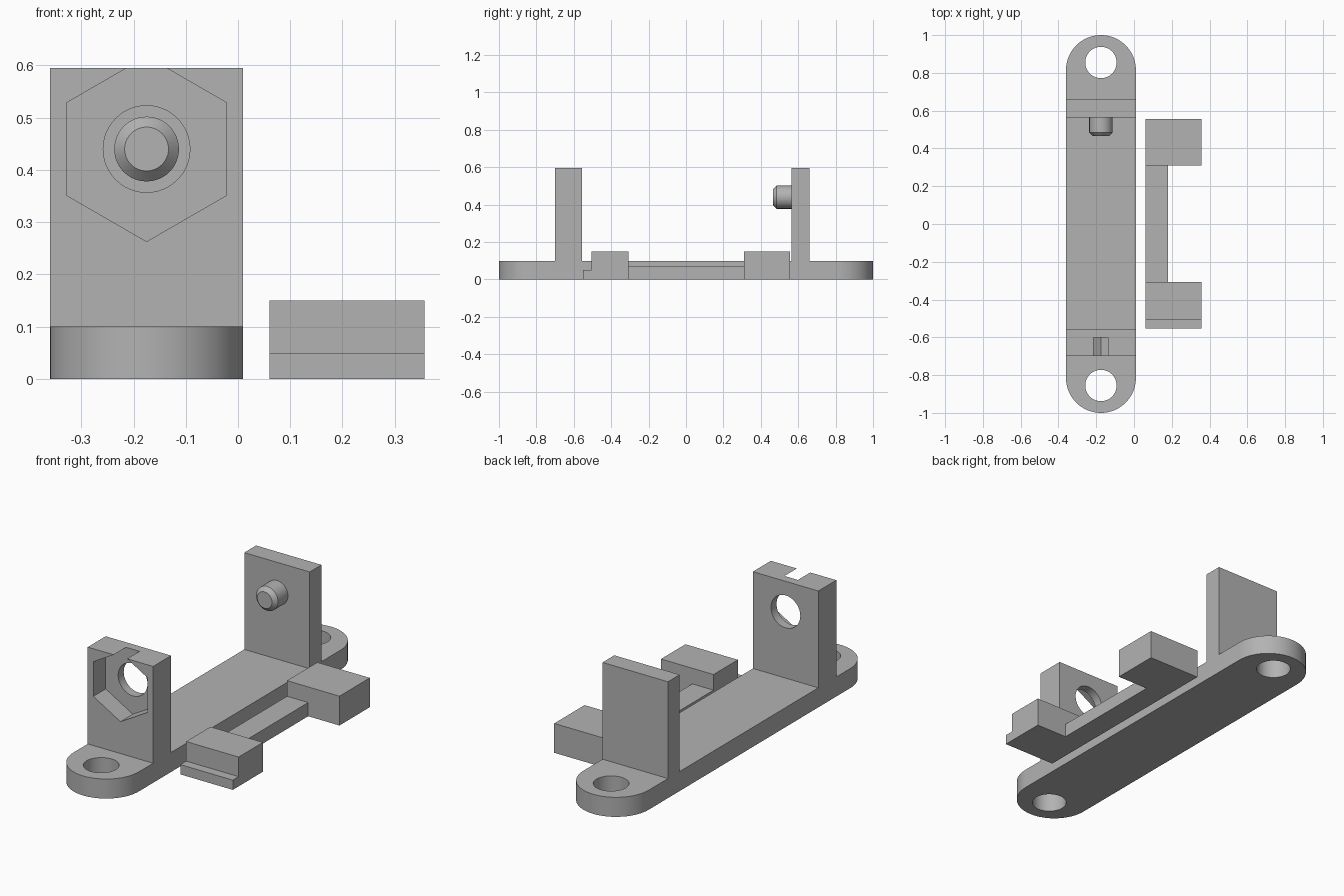
import bpy, bmesh, math
from mathutils import Matrix

if "Cube" in bpy.data.objects:
    bpy.data.objects.remove(bpy.data.objects["Cube"])

grey = bpy.data.materials.new("plain grey")
grey.diffuse_color = (0.45, 0.45, 0.45, 1)
grey.use_nodes = True
grey.node_tree.nodes["Principled BSDF"].inputs["Base Color"].default_value = grey.diffuse_color

CX, R, T = -0.175, 0.185, 0.10      # base centre line, half width, thickness
HOLE_Y, HOLE_R = 0.855, 0.083       # screw holes
AXIS_Z, WALL_TOP = 0.44, 0.595      # pivot height, upright height
ALONG_Y = Matrix.Rotation(math.radians(-90), 4, 'X')   # profile (u, v) -> x, -z


def prism(name, pts, depth, matrix):
    """Extrude a closed 2D outline by depth along local z."""
    bm = bmesh.new()
    face = bm.faces.new([bm.verts.new((u, v, 0)) for u, v in pts])
    ext = bmesh.ops.extrude_face_region(bm, geom=[face])["geom"]
    verts = [g for g in ext if isinstance(g, bmesh.types.BMVert)]
    bmesh.ops.translate(bm, vec=(0, 0, depth), verts=verts)
    bmesh.ops.transform(bm, matrix=matrix, verts=bm.verts)
    bmesh.ops.recalc_face_normals(bm, faces=bm.faces)
    me = bpy.data.meshes.new(name)
    bm.to_mesh(me)
    bm.free()
    me.materials.append(grey)
    ob = bpy.data.objects.new(name, me)
    bpy.context.collection.objects.link(ob)
    return ob


def box(name, x0, x1, y0, y1, z0, z1):
    return prism(name, [(x0, y0), (x1, y0), (x1, y1), (x0, y1)], z1 - z0,
                 Matrix.Translation((0, 0, z0)))


def ngon(r, n, a0=0.0):
    return [(r * math.cos(a0 + math.tau * i / n), r * math.sin(a0 + math.tau * i / n))
            for i in range(n)]


def boolean(target, other, op):
    """Apply a boolean and remove the helper object."""
    bpy.context.view_layer.objects.active = target
    mod = target.modifiers.new(op, 'BOOLEAN')
    mod.operation, mod.solver, mod.object = op, 'EXACT', other
    bpy.ops.object.modifier_apply(modifier=mod.name)
    bpy.data.objects.remove(other)


def smooth(ob):
    bpy.ops.object.select_all(action='DESELECT')
    bpy.context.view_layer.objects.active = ob
    ob.select_set(True)
    bpy.ops.object.shade_smooth_by_angle(angle=math.radians(25))


# Base strip with rounded ends
outline = []
for sy, a0 in ((1, 0), (-1, math.pi)):
    for i in range(33):
        a = a0 + math.pi * i / 32
        outline.append((CX + R * math.cos(a), sy * (1 - R) + R * math.sin(a)))
bracket = prism("bracket", outline, T, Matrix())

# Uprights
boolean(bracket, box("nut_wall", CX - R, CX + R, -0.70, -0.555, 0.05, WALL_TOP), 'UNION')
boolean(bracket, box("peg_wall", CX - R, CX + R, 0.565, 0.66, 0.05, WALL_TOP), 'UNION')

# Screw holes
for sy in (-1, 1):
    boolean(bracket, prism("screw_hole", ngon(HOLE_R, 48), 0.4,
            Matrix.Translation((CX, sy * HOLE_Y, -0.1))), 'DIFFERENCE')

# Hexagonal nut pocket and bolt hole in the front upright
boolean(bracket, prism("nut_pocket", ngon(0.177, 6, math.pi / 2), 0.2,
        Matrix.Translation((CX, -0.80, AXIS_Z)) @ ALONG_Y), 'DIFFERENCE')
boolean(bracket, prism("bolt_hole", ngon(HOLE_R, 48), 0.5,
        Matrix.Translation((CX, -0.90, AXIS_Z)) @ ALONG_Y), 'DIFFERENCE')
smooth(bracket)

# Pivot peg with a chamfered tip
bm = bmesh.new()
rings = []
for r, y in ((0.062, 0.565), (0.062, 0.485), (0.042, 0.465)):
    rings.append([bm.verts.new((CX + u, y, AXIS_Z + v)) for u, v in ngon(r, 48)])
for a, b in zip(rings, rings[1:]):
    for i in range(48):
        j = (i + 1) % 48
        bm.faces.new((a[i], a[j], b[j], b[i]))
bm.faces.new(rings[-1])
bmesh.ops.recalc_face_normals(bm, faces=bm.faces)
me = bpy.data.meshes.new("pivot_peg")
bm.to_mesh(me)
bm.free()
me.materials.append(grey)
peg = bpy.data.objects.new("pivot_peg", me)
bpy.context.collection.objects.link(peg)
smooth(peg)

# Loose clip: two end blocks, a low lip and a connecting bar
X0, X1 = 0.06, 0.357
clip = box("clip", X0, X1, 0.31, 0.555, 0, 0.15)
step = [(-0.552, 0), (-0.308, 0), (-0.308, 0.15), (-0.505, 0.15), (-0.505, 0.05), (-0.552, 0.05)]
along_x = Matrix(((0, 0, 1, X0), (1, 0, 0, 0), (0, 1, 0, 0), (0, 0, 0, 1)))
boolean(clip, prism("stepped_block", step, X1 - X0, along_x), 'UNION')
boolean(clip, box("clip_bar", X0, 0.18, -0.35, 0.35, 0, 0.07), 'UNION')
